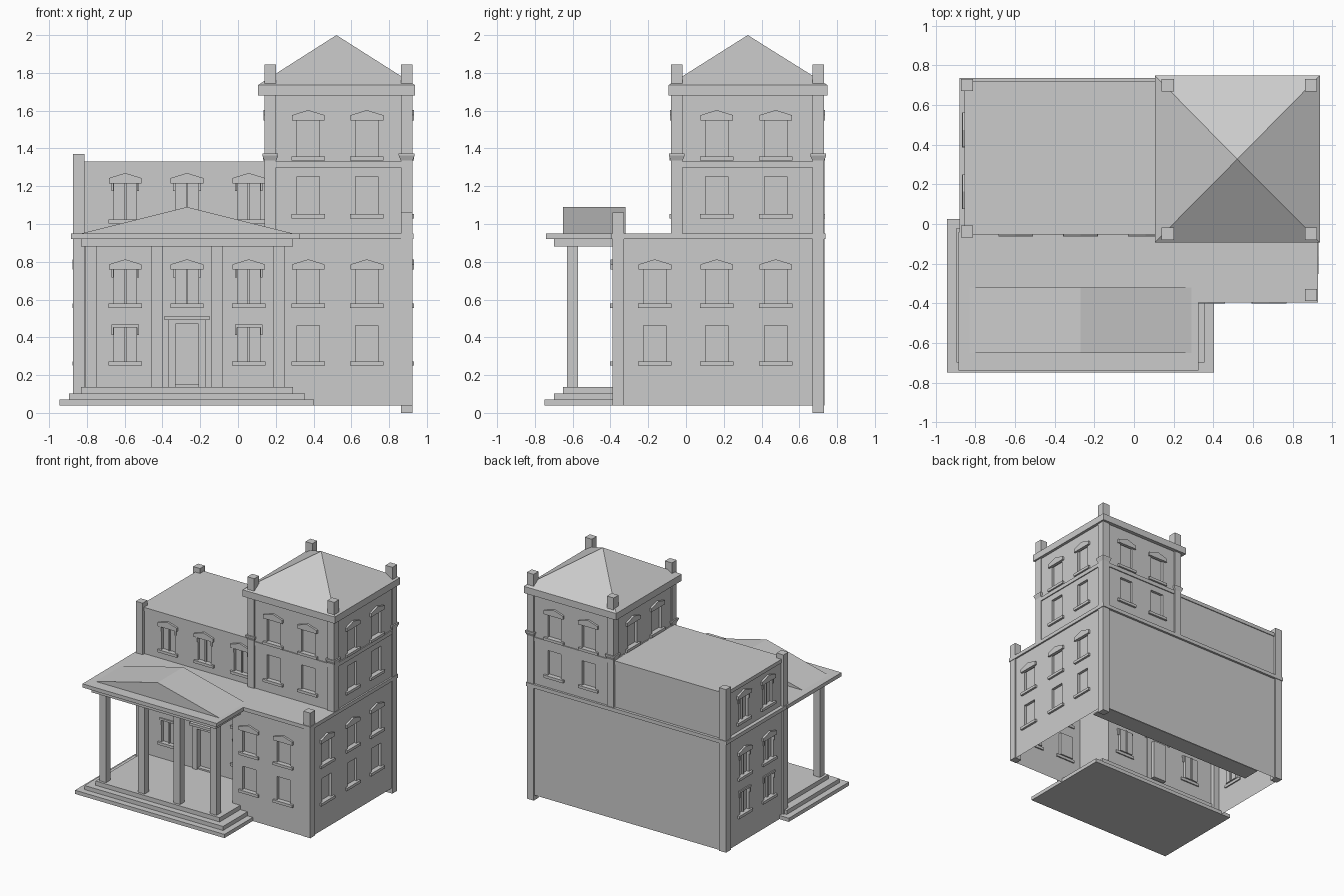
import bpy, bmesh
from math import radians
from mathutils import Matrix, Vector

if "Cube" in bpy.data.objects:
    bpy.data.objects.remove(bpy.data.objects["Cube"])


def finish(bm, name):
    bmesh.ops.recalc_face_normals(bm, faces=bm.faces)
    me = bpy.data.meshes.new(name)
    bm.to_mesh(me)
    bm.free()
    ob = bpy.data.objects.new(name, me)
    bpy.context.collection.objects.link(ob)
    return ob


def prism(bm, pts, axis, a, b, M=Matrix()):
    """Extrude a 2D outline along z (outline xy) or y (outline xz)."""
    def at(p, t):
        return M @ (Vector((p[0], p[1], t)) if axis == 'z' else Vector((p[0], t, p[1])))
    lo = [bm.verts.new(at(p, a)) for p in pts]
    hi = [bm.verts.new(at(p, b)) for p in pts]
    n = len(pts)
    bm.faces.new(lo)
    bm.faces.new(hi[::-1])
    for i in range(n):
        bm.faces.new((lo[i], hi[i], hi[(i + 1) % n], lo[(i + 1) % n]))


def box(bm, x0, x1, y0, y1, z0, z1, M=Matrix()):
    prism(bm, [(x0, y0), (x1, y0), (x1, y1), (x0, y1)], 'z', z0, z1, M)


def solid(name, *boxes):
    bm = bmesh.new()
    for b in boxes:
        box(bm, *b)
    return finish(bm, name)


def outline(name, pts, z0, z1):
    bm = bmesh.new()
    prism(bm, pts, 'z', z0, z1)
    return finish(bm, name)


# Windows: local x runs along the wall, -y points out of the wall
ANGLE = {'front': 0, 'right': 90, 'back': 180, 'left': -90}


def window(trim, cut, side, x, y, z, h=0.20, top=None, mullion=False):
    M = Matrix.Translation((x, y, z)) @ Matrix.Rotation(radians(ANGLE[side]), 4, 'Z')
    box(cut, -.06, .06, -.03, .022, 0, h, M)
    box(trim, -.088, .088, -.017, .01, -.022, 0, M)
    if top == 'gable':
        prism(trim, [(-.087, h - .01), (.087, h - .01), (.087, h + .018),
                     (0, h + .045), (-.087, h + .018)], 'y', -.016, .01, M)
    elif top == 'flat':
        box(trim, -.074, .074, -.01, .01, h - .01, h + .006, M)
    if mullion:
        box(trim, -.006, .006, .008, .03, 0, h, M)
        if top:
            for s in (-1, 1):
                box(trim, s * .067 - .006, s * .067 + .006, -.008, .01, h - .05, h, M)


def carve(body, cut):
    cutter = finish(cut, body.name + "_cutter")
    cutter.hide_render = True
    mod = body.modifiers.new("openings", 'BOOLEAN')
    mod.operation, mod.solver, mod.object = 'DIFFERENCE', 'EXACT', cutter
    dg = bpy.context.evaluated_depsgraph_get()
    me = bpy.data.meshes.new_from_object(body.evaluated_get(dg))
    body.modifiers.clear()
    body.data = me
    bpy.data.objects.remove(cutter)


XW, YW = (.372, .682), (.163, .475)  # window columns of tower and sides
BAYS = (-.597, -.27, .057)           # window columns of the left front

# Ground storeys: L-shaped plan
lower = outline("lower_storeys", [(-.86, -.045), (.22, -.045), (.22, -.385), (.915, -.385),
                                  (.915, .72), (-.86, .72)], .04, .94)
trim, cut = bmesh.new(), bmesh.new()
for z, h, top in ((.272, .19, None), (.578, .19, 'gable')):
    for x in XW:
        window(trim, cut, 'front', x, -.385, z, h, top)
    for y in (-.165,) + YW:
        window(trim, cut, 'right', .915, y, z, h, top)
    for y in YW:
        window(trim, cut, 'left', -.86, y, z, h, top or 'flat', True)
    for x in BAYS:
        if top or x != -.27:
            window(trim, cut, 'front', x, -.045, z, h, top or 'flat', True)
# Front door opening with frame and lintel
box(cut, -.33, -.21, -.08, -.01, .15, .47)
for s in (-1, 1):
    box(trim, -.27 + s * .08 - .02, -.27 + s * .08 + .02, -.06, -.04, .13, .49)
box(trim, -.37, -.17, -.06, -.04, .47, .492)
box(trim, -.39, -.15, -.075, -.04, .492, .512)
finish(trim, "lower_window_and_door_trim")
carve(lower, cut)
bm = bmesh.new()                      # the shell is open underneath
bm.from_mesh(lower.data)
bmesh.ops.delete(bm, context='FACES', geom=[f for f in bm.faces if all(v.co.z < .05 for v in f.verts)])
bm.to_mesh(lower.data)
bm.free()

# Belt course over the ground storeys
outline("belt_course", [(-.88, -.065), (.20, -.065), (.20, -.395), (.928, -.395),
                        (.928, .738), (-.88, .738)], .92, .95)

# Upper left storey
upper = solid("upper_storey", (-.85, .30, -.045, .715, .945, 1.328))
trim, cut = bmesh.new(), bmesh.new()
for x in BAYS:
    window(trim, cut, 'front', x, -.045, 1.025, top='gable', mullion=True)
for y in YW:
    window(trim, cut, 'left', -.85, y, 1.025, top='gable', mullion=True)
finish(trim, "upper_window_trim")
carve(upper, cut)
solid("upper_roof_band", (-.856, .16, -.052, .722, 1.30, 1.33))

# Tower
tower = solid("tower", (.15, .915, -.07, .72, .945, 1.70))
trim, cut = bmesh.new(), bmesh.new()
for z, top in ((1.052, None), (1.358, 'gable')):
    for x in XW:
        window(trim, cut, 'front', x, -.07, z, top=top)
        window(trim, cut, 'back', x, .72, z, top=top)
    for y in YW:
        window(trim, cut, 'right', .915, y, z, top=top)
        if top:
            window(trim, cut, 'left', .15, y, z, top=top)
finish(trim, "tower_window_trim")
carve(tower, cut)
solid("tower_band", (.142, .923, -.078, .728, 1.30, 1.332))
solid("tower_cornice", (.105, .938, -.093, .75, 1.68, 1.735))

# Tower pyramid roof
bm = bmesh.new()
base = [bm.verts.new(p) for p in ((.105, -.093, 1.735), (.938, -.093, 1.735),
                                  (.938, .75, 1.735), (.105, .75, 1.735))]
tip = bm.verts.new((.521, .327, 2))
for i in range(4):
    bm.faces.new((base[i], base[(i + 1) % 4], tip))
bm.faces.new(base[::-1])
finish(bm, "tower_roof")

# Corner posts
def post(x, y, z0, z1):
    return (x - .031, x + .031, y - .031, y + .031, z0, z1)


corners = [(x, y) for x in (.171, .893) for y in (-.049, .700)]
solid("tower_corner_posts", *[post(x, y, .94, 1.845) for x, y in corners])
solid("house_corner_posts", post(-.843, -.038, .04, 1.37), post(-.843, .702, .04, 1.37),
      post(.893, .700, 0, .95), post(.893, -.358, .04, 1.06))

# Flared capitals on the tower posts
bm = bmesh.new()
for cx, cy in corners:
    M = Matrix.Translation((cx, cy, 0))
    rings = [[bm.verts.new(M @ Vector((sx * r, sy * r, z)))
              for sx, sy in ((-1, -1), (1, -1), (1, 1), (-1, 1))]
             for r, z in ((.031, 1.335), (.042, 1.362), (.042, 1.372))]
    for a, b in zip(rings, rings[1:]):
        for i in range(4):
            bm.faces.new((a[i], a[(i + 1) % 4], b[(i + 1) % 4], b[i]))
    bm.faces.new(rings[0][::-1])
    bm.faces.new(rings[-1])
finish(bm, "tower_capitals")

# Porch: steps, columns, entablature, roof and low gable
solid("porch_steps", (-.945, .403, -.75, .025, .04, .07), (-.895, .355, -.70, -.02, .07, .103),
      (-.83, .29, -.65, -.03, .103, .138))
solid("porch_columns", *[(x - .029, x + .029, -.63, -.572, .135, .885)
                         for x in (-.778, -.43, -.11, .218)])
solid("porch_entablature", (-.83, .29, -.70, -.04, .88, .921))
outline("porch_roof", [(-.885, -.74), (.325, -.74), (.325, -.39), (.20, -.39), (.20, -.04),
                       (-.885, -.04)], .92, .95)
bm = bmesh.new()
prism(bm, [(-.83, .95), (.29, .95), (-.27, 1.09)], 'y', -.65, -.32)
finish(bm, "porch_gable")

# Inner floor strip along the back wall
solid("back_floor_strip", (-.65, .88, .56, .71, .045, .055))
